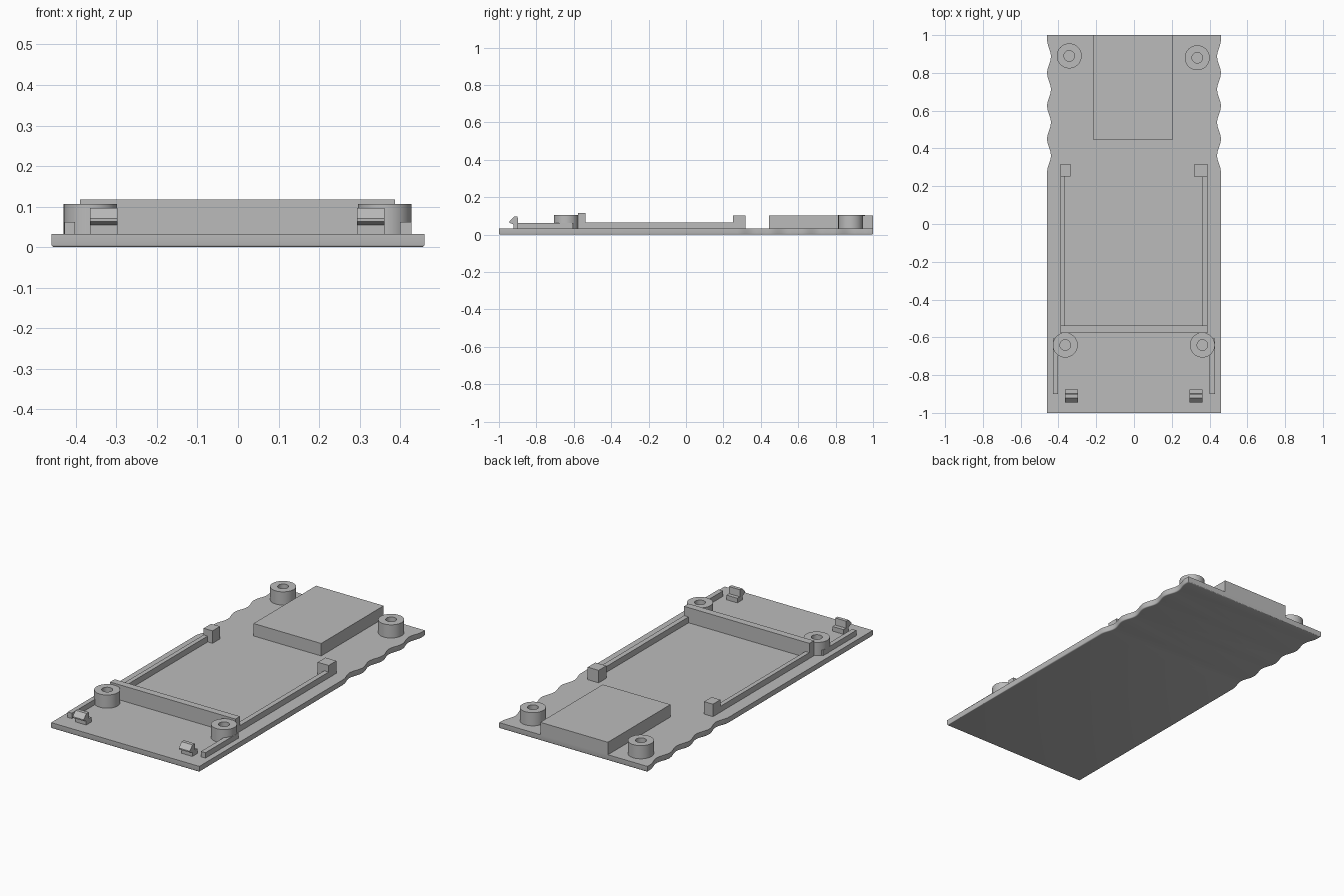
import bpy, bmesh, math
from mathutils import Vector

cube = bpy.data.objects.get("Cube")
if cube:
    bpy.data.objects.remove(cube, do_unlink=True)

grey = bpy.data.materials.new("plain grey")
grey.use_nodes = True
COLOUR = (0.5, 0.5, 0.5, 1)
grey.diffuse_color = COLOUR
grey.node_tree.nodes["Principled BSDF"].inputs["Base Color"].default_value = COLOUR

PLATE_TOP = 0.032
BASE = 0.025          # parts sink slightly into the plate


def finish(name, bm, smooth=False):
    bmesh.ops.recalc_face_normals(bm, faces=bm.faces[:])
    mesh = bpy.data.meshes.new(name)
    bm.to_mesh(mesh)
    bm.free()
    mesh.materials.append(grey)
    if smooth:
        mesh.shade_smooth()
        mesh.set_sharp_from_angle(angle=math.radians(32))
    obj = bpy.data.objects.new(name, mesh)
    bpy.context.collection.objects.link(obj)
    return obj


def extrude_outline(points, offset):
    """Closed prism from a planar outline."""
    bm = bmesh.new()
    face = bm.faces.new([bm.verts.new(p) for p in points])
    grown = bmesh.ops.extrude_face_region(bm, geom=[face])["geom"]
    verts = [g for g in grown if isinstance(g, bmesh.types.BMVert)]
    bmesh.ops.translate(bm, verts=verts, vec=Vector(offset))
    return bm


def box(name, x0, x1, y0, y1, top):
    outline = [(x0, y0, BASE), (x1, y0, BASE), (x1, y1, BASE), (x0, y1, BASE)]
    return finish(name, extrude_outline(outline, (0, 0, top - BASE)))


def screw_boss(name, x, y):
    profile = [(0, BASE), (0.066, BASE), (0.066, 0.106),
               (0.028, 0.106), (0.028, 0.034), (0, 0.034)]
    bm = bmesh.new()
    verts = [bm.verts.new((r, 0, z)) for r, z in profile]
    edges = [bm.edges.new(pair) for pair in zip(verts, verts[1:])]
    bmesh.ops.spin(bm, geom=verts + edges, cent=(0, 0, 0), axis=(0, 0, 1),
                   angle=math.tau, steps=48)
    bmesh.ops.remove_doubles(bm, verts=bm.verts[:], dist=0.0001)
    finish(name, bm, smooth=True).location = (x, y, 0)


def snap_clip(name, x0, x1):
    profile = [(-0.875, BASE), (-0.875, 0.058), (-0.897, 0.058), (-0.9, 0.096),
               (-0.92, 0.096), (-0.945, 0.07), (-0.945, 0.063),
               (-0.922, 0.055), (-0.922, BASE)]
    finish(name, extrude_outline([(x0, y, z) for y, z in profile], (x1 - x0, 0, 0)))


# Base plate with finger-grip waves along the rear half of both sides
START, PITCH, WAVES, STEPS = 0.275, 0.175, 4, 14
side = [(0.46, -1)]
for i in range(WAVES * STEPS + 1):
    t = i / STEPS
    side.append((0.46 - 0.01 * (1 - math.cos(math.tau * t)), START + PITCH * t))
side.append((0.46, 1))
outline = [(x, y, 0) for x, y in side] + [(-x, y, 0) for x, y in reversed(side)]
bm = extrude_outline(outline, (0, 0, PLATE_TOP))
rim = [e for e in bm.edges if all(v.co.z < 0.001 for v in e.verts)]
bmesh.ops.bevel(bm, geom=rim, offset=0.006, segments=3, profile=0.5, affect='EDGES')
finish("base_plate", bm, smooth=True)

# Raised block and the cross wall
box("rear_block", -0.215, 0.205, 0.445, 1.0, 0.102)
box("cross_wall", -0.39, 0.388, -0.577, -0.537, 0.117)

# Side rails and their end posts
box("right_inner_rail", -0.39, -0.365, -0.54, 0.26, 0.065)
box("left_inner_rail", 0.36, 0.388, -0.54, 0.26, 0.065)
box("right_post", -0.39, -0.335, 0.252, 0.318, 0.102)
box("left_post", 0.32, 0.388, 0.25, 0.318, 0.102)
box("right_outer_rail", -0.428, -0.402, -0.9, -0.605, 0.062)
box("left_outer_rail", 0.4, 0.428, -0.9, -0.605, 0.062)

# Screw bosses
screw_boss("rear_right_boss", -0.343, 0.89)
screw_boss("rear_left_boss", 0.335, 0.88)
screw_boss("front_right_boss", -0.364, -0.641)
screw_boss("front_left_boss", 0.362, -0.641)

# Snap clips at the front edge
snap_clip("right_clip", -0.365, -0.297)
snap_clip("left_clip", 0.294, 0.362)
